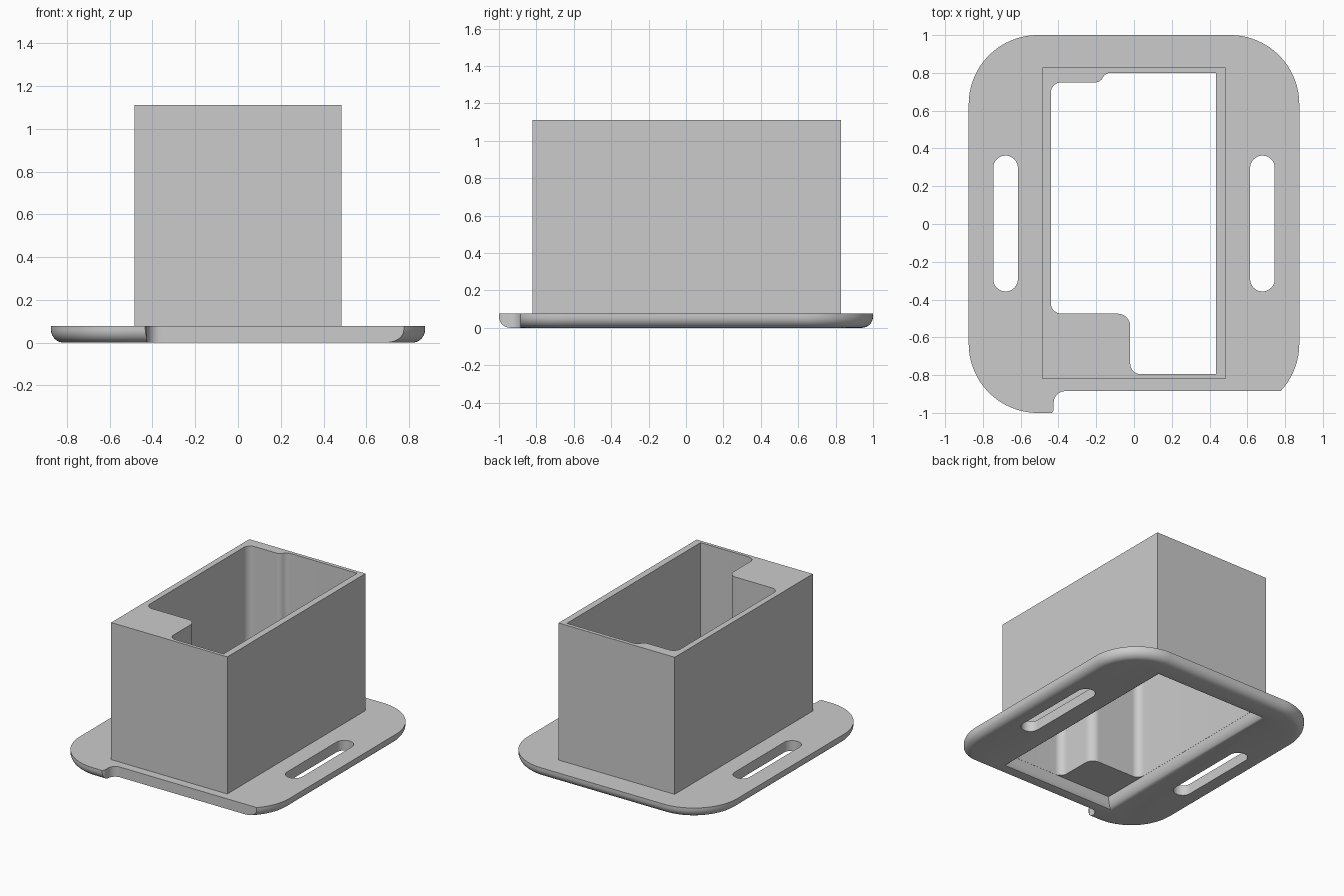
import bpy, bmesh, math
from mathutils import Vector

if "Cube" in bpy.data.objects:
    bpy.data.objects.remove(bpy.data.objects["Cube"])


def fillet(corners, n=8):
    """Closed outline from (x, y, radius) corners."""
    out = []
    for i, (x, y, r) in enumerate(corners):
        p = Vector((x, y))
        if r <= 0:
            out.append(p)
            continue
        u = (Vector(corners[i - 1][:2]) - p).normalized()
        v = (Vector(corners[(i + 1) % len(corners)][:2]) - p).normalized()
        half = u.angle(v) / 2
        t = r / math.tan(half)
        c = p + (u + v).normalized() * (r / math.sin(half))
        a, b = p + u * t - c, p + v * t - c
        out += [c + a.lerp(b, k / n).normalized() * r for k in range(n + 1)]
    return out


def rect(x0, x1, y0, y1, r=0, n=8):
    return fillet([(x0, y0, r), (x1, y0, r), (x1, y1, r), (x0, y1, r)], n)


def loft(name, layers):
    """Solid skinned through (outline, z) layers with equal point counts."""
    bm = bmesh.new()
    rings = [[bm.verts.new((p.x, p.y, z)) for p in pts] for pts, z in layers]
    n = len(rings[0])
    for lo, hi in zip(rings, rings[1:]):
        for i in range(n):
            j = (i + 1) % n
            bm.faces.new((lo[i], lo[j], hi[j], hi[i]))
    bm.faces.new(rings[0][::-1])
    bm.faces.new(rings[-1])
    bmesh.ops.recalc_face_normals(bm, faces=bm.faces)
    me = bpy.data.meshes.new(name)
    bm.to_mesh(me)
    bm.free()
    ob = bpy.data.objects.new(name, me)
    bpy.context.collection.objects.link(ob)
    return ob


def prism(name, pts, z0, z1):
    return loft(name, [(pts, z0), (pts, z1)])


def combine(target, tool, op):
    m = target.modifiers.new(op, 'BOOLEAN')
    m.operation, m.object, m.solver = op, tool, 'EXACT'
    bpy.context.view_layer.objects.active = target
    bpy.ops.object.modifier_apply(modifier=m.name)
    bpy.data.objects.remove(tool, do_unlink=True)


# Flange with rounded lower edge
R = 0.06
layers = []
for k in range(9):
    a = math.pi / 2 * k / 8
    d = R * (1 - math.sin(a))
    layers.append((rect(-.875 + d, .875 - d, -1 + d, 1 - d, .365 - d, 20),
                   R * (1 - math.cos(a))))
layers.append((rect(-.875, .875, -1, 1, .365, 20), .077))
body = loft("flanged_housing", layers)

# Front edge relief
combine(body, prism("relief_cutter", fillet([
    (-.44, -1.01, 0), (-.425, -.985, 0), (-.425, -.885, .06),
    (1, -.885, 0), (1, -1.2, 0), (-.44, -1.2, 0)]), -.1, .2), 'DIFFERENCE')

# Strap slots
for s in (-1, 1):
    combine(body, prism("slot_cutter", rect(
        s * .68 - .065, s * .68 + .065, -.357, .362, .0645, 12), -.1, .2), 'DIFFERENCE')

# Upright box
combine(body, prism("upright_box", rect(-.485, .485, -.82, .828), .04, 1.112), 'UNION')

# Flared lower mouth
x0, x1, y0, y1 = -.441, .436, -.796, .801
flare = [(rect(-.485, .485, -.82, .828), -.05)]
for k in range(7):
    a = math.pi / 2 * k / 6
    f = math.sin(a)
    flare.append((rect(-.485 + (x0 + .485) * f, .485 + (x1 - .485) * f,
                       -.82 + (y0 + .82) * f, .828 + (y1 - .828) * f),
                  .085 * (1 - math.cos(a))))
combine(body, loft("mouth_cutter", flare), 'DIFFERENCE')

# Stepped interior well
combine(body, prism("well_cutter", fillet([
    (.435, .8, 0), (-.15, .8, .045), (-.18, .75, .045), (-.44, .75, .055),
    (-.44, -.475, .055), (-.02, -.475, .065), (-.02, -.795, .055),
    (.435, -.795, 0)]), .04, 1.3), 'DIFFERENCE')

# Smooth fillets, crisp edges
bpy.ops.object.select_all(action='DESELECT')
body.select_set(True)
bpy.context.view_layer.objects.active = body
bpy.ops.object.shade_smooth_by_angle(angle=math.radians(30))
